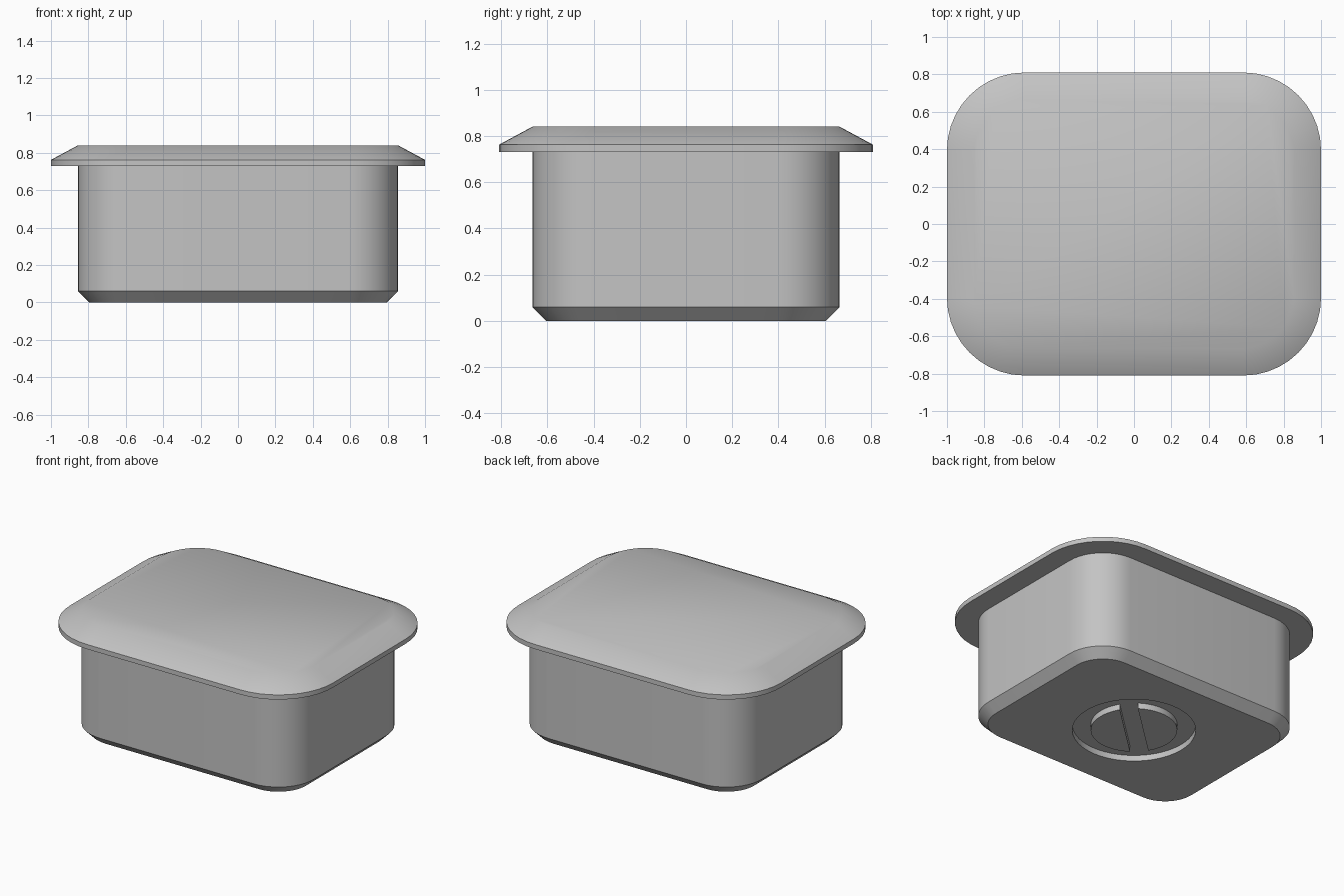
import bpy
import bmesh
from math import radians, sin, cos, pi, asin

default = bpy.data.objects.get("Cube")
if default:
    bpy.data.objects.remove(default, do_unlink=True)

# Single grey plastic
grey = bpy.data.materials.new("Grey plastic")
grey.use_nodes = True
color = (0.55, 0.55, 0.55, 1)
grey.diffuse_color = color
grey.node_tree.nodes["Principled BSDF"].inputs["Base Color"].default_value = color


def rounded_outline(hx, hy, radius, steps=10):
    """Rounded rectangle from half sizes, counter-clockwise."""
    points = []
    for i, (sx, sy) in enumerate([(1, 1), (-1, 1), (-1, -1), (1, -1)]):
        for k in range(steps + 1):
            a = (i + k / steps) * pi / 2
            points.append((sx * (hx - radius) + radius * cos(a),
                           sy * (hy - radius) + radius * sin(a)))
    return points


def add_ring(bm, points, z):
    return [bm.verts.new((x, y, z)) for x, y in points]


def bridge(bm, low, high):
    n = len(low)
    for i in range(n):
        j = (i + 1) % n
        bm.faces.new((low[i], low[j], high[j], high[i]))


def loft(bm, sections, cap_bottom=True):
    """Skin a list of (outline, z) sections and close the ends."""
    rings = [add_ring(bm, points, z) for points, z in sections]
    for low, high in zip(rings, rings[1:]):
        bridge(bm, low, high)
    bm.faces.new(rings[-1])
    if cap_bottom:
        bm.faces.new(rings[0][::-1])
    return rings


def finish(bm, name):
    bmesh.ops.recalc_face_normals(bm, faces=bm.faces)
    mesh = bpy.data.meshes.new(name)
    bm.to_mesh(mesh)
    bm.free()
    mesh.materials.append(grey)
    mesh.shade_smooth()
    mesh.set_sharp_from_angle(angle=radians(32))
    obj = bpy.data.objects.new(name, mesh)
    bpy.context.collection.objects.link(obj)
    return obj


HX, HY, R = 0.855, 0.665, 0.27
CHAMFER, FLARE = 0.06, 0.145
RECESS_R, RECESS_DEPTH = 0.385, 0.04
DISC_R, SLOT_HALF, SLOT_ANGLE = 0.27, 0.057, radians(43)

# Body with chamfered base and a round recess underneath
bm = bmesh.new()
body_rings = loft(bm, [
    (rounded_outline(HX - CHAMFER, HY - CHAMFER, R - CHAMFER), 0),
    (rounded_outline(HX, HY, R), CHAMFER),
    (rounded_outline(HX, HY, R), 0.75),
], cap_bottom=False)
circle = [(RECESS_R * cos(a), RECESS_R * sin(a))
          for a in (2 * pi * i / 64 for i in range(64))]
recess_rings = loft(bm, [(circle, 0), (circle, RECESS_DEPTH)], cap_bottom=False)
rim = []
for ring in (body_rings[0], recess_rings[0]):
    rim += [bm.edges.get((ring[i - 1], ring[i])) for i in range(len(ring))]
bmesh.ops.triangle_fill(bm, edges=rim, use_beauty=True, normal=(0, 0, -1))
finish(bm, "body")

# Flared lid with sloped top edge
bm = bmesh.new()
wide = rounded_outline(HX + FLARE, HY + FLARE, R + FLARE)
loft(bm, [(wide, 0.73), (wide, 0.762), (rounded_outline(HX, HY, R), 0.84)])
finish(bm, "lid")

# Slotted disc in the recess, as two matching halves
start = asin(SLOT_HALF / DISC_R)
for name, turn in (("disc_half_left", 0), ("disc_half_right", pi)):
    bm = bmesh.new()
    arc = [(DISC_R * cos(a), DISC_R * sin(a))
           for a in (SLOT_ANGLE + turn + start + (pi - 2 * start) * k / 28
                     for k in range(29))]
    loft(bm, [(arc, 0), (arc, RECESS_DEPTH + 0.005)])
    finish(bm, name)
